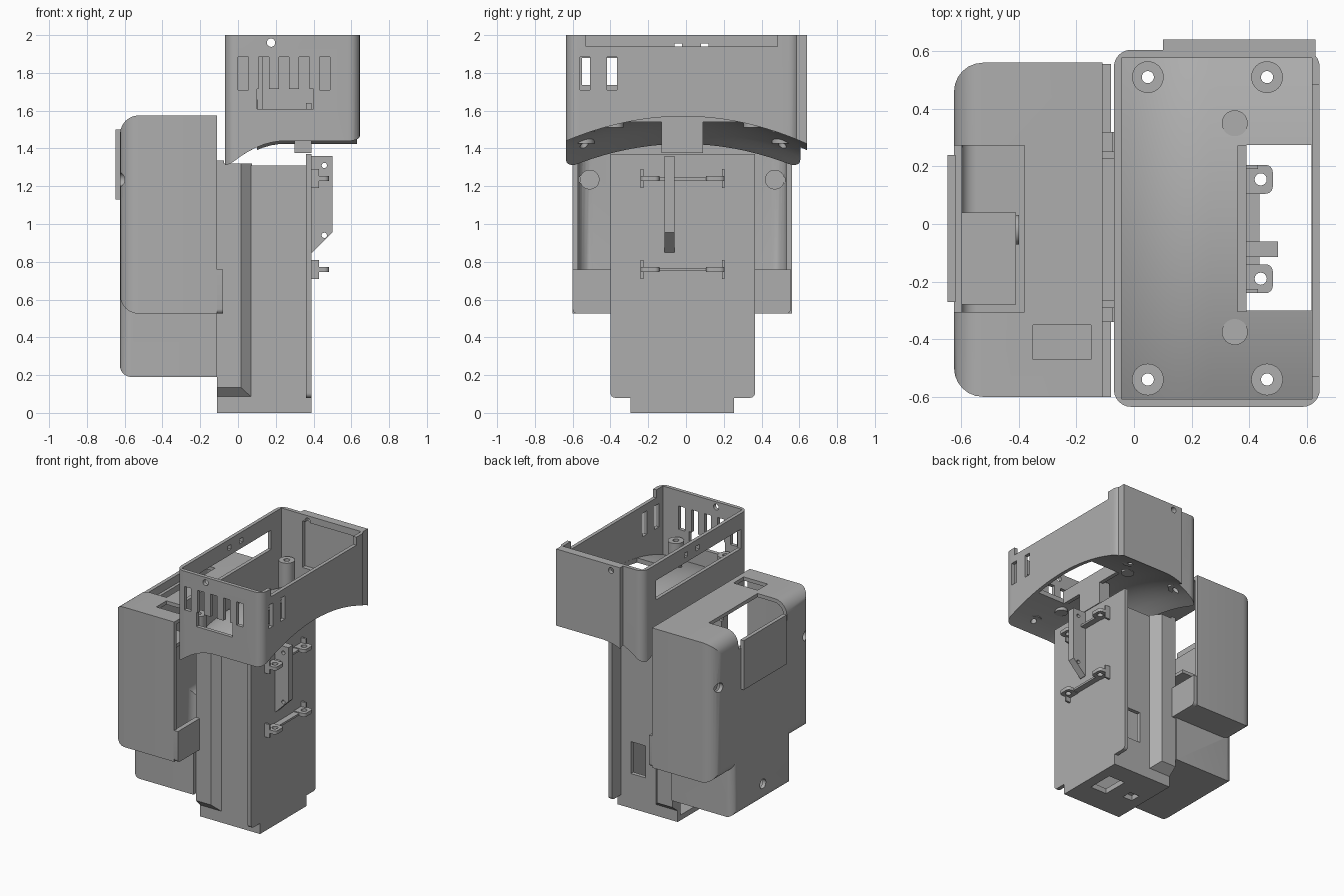
import bpy, bmesh, math
from mathutils import Matrix, Vector

cube = bpy.data.objects.get("Cube")
if cube:
    bpy.data.objects.remove(cube)

grey = bpy.data.materials.new("plain_grey")
grey.use_nodes = True
grey.diffuse_color = (0.42, 0.42, 0.42, 1)
grey.node_tree.nodes["Principled BSDF"].inputs["Base Color"].default_value = (0.42, 0.42, 0.42, 1)


def finish(name, bm):
    bmesh.ops.recalc_face_normals(bm, faces=bm.faces)
    me = bpy.data.meshes.new(name)
    bm.to_mesh(me)
    bm.free()
    ob = bpy.data.objects.new(name, me)
    me.materials.append(grey)
    bpy.context.collection.objects.link(ob)
    return ob


def box(name, x, y, z, radius=0, pick=None):
    """Box from ranges; edges whose midpoint passes pick are rounded."""
    bm = bmesh.new()
    bmesh.ops.create_cube(bm, size=1)
    for v in bm.verts:
        v.co = Vector([r[0] if c < 0 else r[1] for c, r in zip(v.co, (x, y, z))])
    if radius:
        edges = [e for e in bm.edges if pick((e.verts[0].co + e.verts[1].co) / 2)]
        bmesh.ops.bevel(bm, geom=edges, offset=radius, segments=6, profile=0.5, affect='EDGES')
    return finish(name, bm)


def rod(name, centre, radius, length, axis='Z'):
    bm = bmesh.new()
    turn = {'Z': Matrix(), 'X': Matrix.Rotation(math.pi / 2, 4, 'Y'), 'Y': Matrix.Rotation(math.pi / 2, 4, 'X')}[axis]
    bmesh.ops.create_cone(bm, cap_ends=True, segments=32, radius1=radius, radius2=radius,
                          depth=length, matrix=Matrix.Translation(centre) @ turn)
    return finish(name, bm)


def prism(name, points, place, depth):
    """Extrude a 2D outline; place maps (u, v) to 3D."""
    bm = bmesh.new()
    face = bm.faces.new([bm.verts.new(place(*p)) for p in points])
    new = bmesh.ops.extrude_face_region(bm, geom=[face])["geom"]
    bmesh.ops.translate(bm, vec=depth, verts=[g for g in new if isinstance(g, bmesh.types.BMVert)])
    return finish(name, bm)


def field(name, x, y, low, high, n=24):
    """Solid between two height functions."""
    bm = bmesh.new()
    bmesh.ops.create_grid(bm, x_segments=n, y_segments=n, size=0.5)
    new = bmesh.ops.extrude_face_region(bm, geom=bm.faces[:])["geom"]
    upper = {g for g in new if isinstance(g, bmesh.types.BMVert)}
    for v in bm.verts:
        px = x[0] + (v.co.x + 0.5) * (x[1] - x[0])
        py = y[0] + (v.co.y + 0.5) * (y[1] - y[0])
        v.co = (px, py, (high if v in upper else low)(px, py))
    return finish(name, bm)


def boolean(ob, others, operation='DIFFERENCE'):
    for other in others:
        m = ob.modifiers.new("cut", 'BOOLEAN')
        m.operation, m.object, m.solver = operation, other, 'EXACT'
    dg = bpy.context.evaluated_depsgraph_get()
    me = bpy.data.meshes.new_from_object(ob.evaluated_get(dg))
    ob.modifiers.clear()
    ob.data = me
    for other in others:
        bpy.data.objects.remove(other)


def under(x, y):
    """Arched and drooping underside of the tray."""
    t = min(1, max(0, (0.25 - x) / 0.32))
    return 1.57 - 0.13 * (abs(y + 0.015) / 0.62) ** 2 - 0.15 * t * t


# Tray on top: rounded block, scooped underneath and hollowed
tray = box("tray", (-0.07, 0.645), (-0.635, 0.605), (1.2, 2), 0.06, lambda c: abs(c.z - 1.6) < 0.01)
boolean(tray, [box("back_tab", (0.1, 0.63), (0.58, 0.64), (1.2, 2))], 'UNION')
boolean(tray, [
    field("scoop", (-0.2, 0.8), (-0.75, 0.75), lambda x, y: 1.0, under),
    field("cavity", (-0.043, 0.618), (-0.607, 0.577), lambda x, y: under(x, y) + 0.035, lambda x, y: 2.2)])
cuts = [box("floor_window", (0.39, 0.617), (-0.3, 0.275), (1.3, 1.7)),
        box("rim_notch", (0.61, 0.7), (-0.53, 0.485), (1.94, 2.1)),
        box("tab_recess", (0.13, 0.59), (0.5, 0.61), (1.6, 1.95)),
        box("side_window", (-0.1, -0.03), (-0.55, 0.455), (1.735, 1.88)),
        box("front_window", (0.1, 0.4), (-0.7, -0.58), (1.61, 1.715)),
        rod("pin_hole", (0.175, 0, 1.96), 0.022, 2, 'Y')]
for i in range(5):
    x = 0.108 * i
    cuts.append(box("front_slot", (x, x + 0.055), (-0.7, -0.58), (1.71, 1.885)))
for y in (-0.535, -0.392):
    cuts.append(box("end_slot", (0.6, 0.7), (y - 0.027, y + 0.027), (1.71, 1.885)))
for y in (0.1, -0.04):
    cuts.append(box("small_hole", (-0.1, -0.03), (y - 0.02, y + 0.02), (1.92, 1.955)))
posts = [(x, y) for x in (0.048, 0.462) for y in (0.51, -0.54)]
for x, y in posts:
    cuts.append(rod("post_hole", (x, y, 1.5), 0.021, 1))
boolean(tray, cuts)

for x, y in posts:
    base = under(x, y) + 0.01
    post = rod("screw_post", (x, y, (base + 1.66) / 2), 0.055, 1.66 - base)
    boolean(post, [rod("bore", (x, y, 1.5), 0.021, 1)])
for y in (0.35, -0.375):
    rod("floor_pad", (0.35, y, under(0.35, y) + 0.015), 0.045, 0.06)
box("floor_lip", (0.36, 0.39), (-0.305, 0.272), (1.54, 1.64))
box("tray_clip", (0.3, 0.39), (-0.13, 0.09), (1.375, 1.56))

# Column: hollow body, wide face plate and a chamfered rib on each side
column = box("column", (-0.11, 0.375), (-0.295, 0.255), (0, 1.31))
boolean(column, [
    box("hollow", (-0.2, 0.345), (-0.265, 0.225), (0.04, 1.4)),
    box("back_window", (0.16, 0.28), (0.2, 0.4), (0.26, 0.5)),
    box("base_window", (0.17, 0.31), (-0.1, 0.1), (-0.1, 0.1)),
    box("base_slot", (-0.03, 0.05), (-0.06, 0.02), (-0.1, 0.1))])
plate = box("face_plate", (0.36, 0.39), (-0.4, 0.365), (0.08, 1.37), 0.025,
            lambda c: c.z < 0.1 and abs(c.x - 0.375) < 0.001)
box("foot_edge", (0.36, 0.39), (-0.295, 0.255), (0, 0.1))
for inner, outer in ((-0.29, -0.34), (0.25, 0.32)):
    rib = prism("column_rib", [(-0.11, inner), (-0.11, outer), (0.015, outer), (0.075, inner)],
                lambda u, v: (u, v, 0.08), (0, 0, 1.24))
    # Slope the lower end of the rib inwards
    for v in rib.data.vertices:
        if v.co.z < 0.1 and abs(v.co.y - outer) < 0.001:
            v.co.z = 0.135
    box("guide_edge", (-0.11, -0.075), tuple(sorted((inner, outer))), (0.2, 1.335))

# Brackets and fin on the face plate
for z in (1.24, 0.76):
    for y, side in ((-0.19, -1), (0.155, 1)):
        lug = box("bracket_lug", (0.38, 0.482), (y - 0.05, y + 0.05), (z - 0.013, z + 0.013), 0.025,
                  lambda c: c.x > 0.47 and abs(c.z - z) < 0.001)
        boolean(lug, [rod("lug_hole", (0.44, y, z), 0.021, 0.2)])
        edge = y + side * 0.043
        box("lug_web", (0.38, 0.43), (edge - 0.007, edge + 0.007), (z - 0.05, z + 0.05))
    box("bracket_bar", (0.38, 0.435), (-0.145, 0.11), (z - 0.009, z + 0.006))
fin = prism("fin", [(0.38, 0.85), (0.395, 0.85), (0.5, 0.955), (0.5, 1.36), (0.38, 1.36)],
            lambda u, v: (u, -0.115, v), (0, 0.055, 0))
boolean(fin, [rod("fin_hole", (0.457, -0.09, z), 0.014, 0.3, 'Y') for z in (0.94, 1.31)])

# Side housing: two rounded blocks joined and hollowed, open towards the column
def rounded(name, x, y, z, r):
    return box(name, x, y, z, r, lambda c: c.x < x[0] + 0.001)


housing = rounded("housing", (-0.625, -0.11), (-0.6, 0.56), (0.525, 1.575), 0.1)
boolean(housing, [rounded("lower_block", (-0.625, -0.11), (-0.37, 0.33), (0.19, 0.7), 0.06)], 'UNION')
boolean(housing, [
    rounded("upper_hollow", (-0.598, 0), (-0.573, 0.533), (0.552, 1.548), 0.08),
    rounded("lower_hollow", (-0.598, 0), (-0.343, 0.303), (0.217, 0.8), 0.05),
    box("hatch", (-0.7, -0.38), (-0.305, 0.272), (1.44, 1.7)),
    box("top_slot", (-0.35, -0.15), (-0.47, -0.35), (1.5, 1.7)),
    rod("screw_hole_a", (-0.6, -0.53, 1.235), 0.035, 0.2, 'X'),
    rod("screw_hole_b", (-0.6, 0.49, 1.235), 0.035, 0.2, 'X'),
    rod("screw_hole_c", (-0.6, -0.02, 0.32), 0.035, 0.2, 'X')])
for y, z in ((-0.51, 1.235), (0.47, 1.235), (-0.02, 0.32)):
    rod("housing_boss", (-0.48, y, z), 0.052, 0.16, 'X')
box("hatch_plate", (-0.648, -0.62), (-0.27, 0.24), (1.13, 1.5))
box("hatch_shelf", (-0.61, -0.41), (-0.28, 0.04), (1.13, 1.155))
for y in ((-0.6, -0.34), (0.32, 0.555)):
    box("side_flange", (-0.115, -0.08), y, (0.525, 0.76), 0.025,
        lambda c: c.z < 0.53 and abs(c.x + 0.0975) < 0.001 and abs(c.y) > 0.5)

# Smooth rounded areas while keeping crisp edges
for ob in bpy.context.view_layer.objects:
    chosen = ob.type == 'MESH' and grey.name in ob.data.materials
    ob.select_set(chosen)
    if chosen:
        bpy.context.view_layer.objects.active = ob
bpy.ops.object.shade_smooth_by_angle(angle=math.radians(30))
